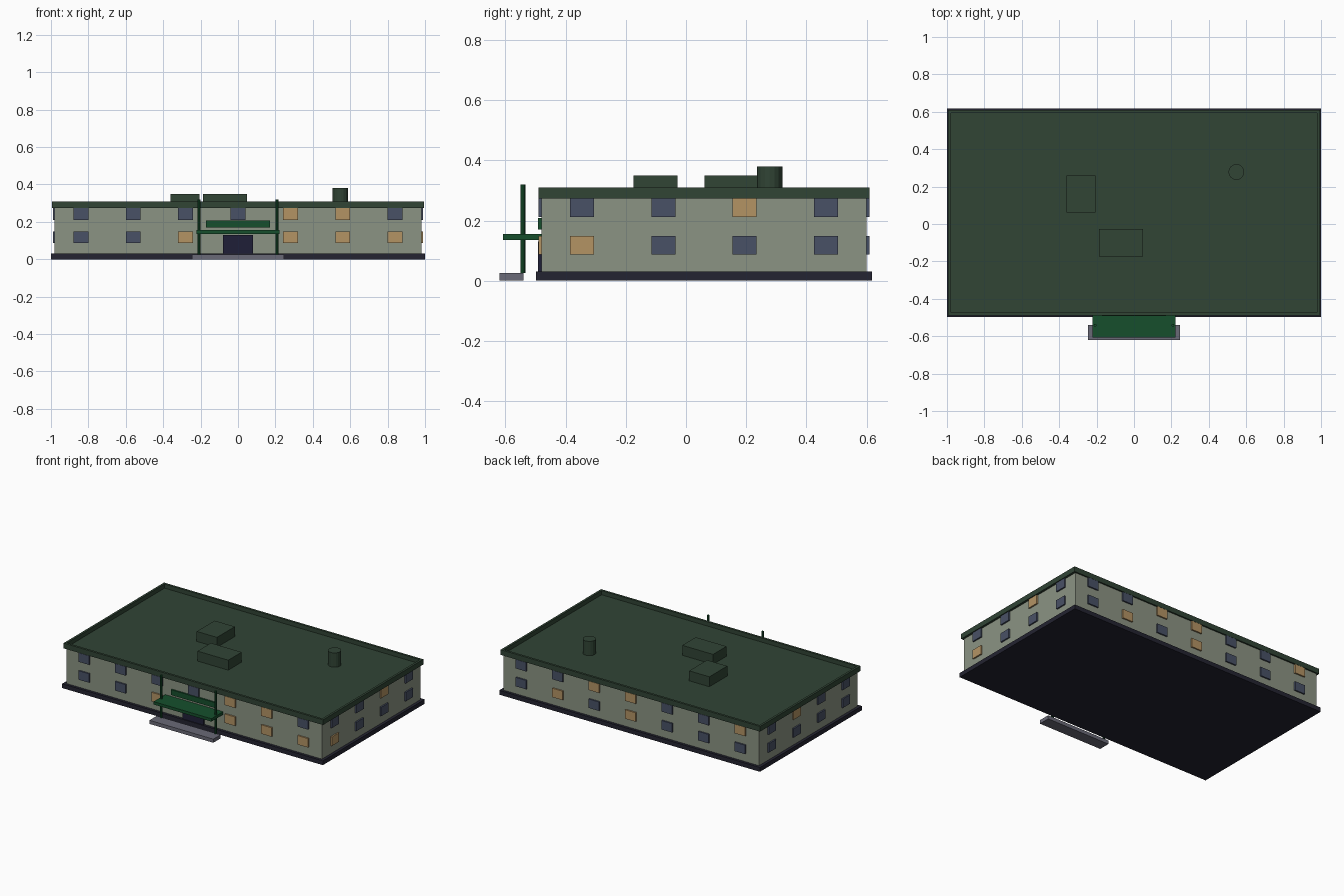
import bpy, bmesh

if "Cube" in bpy.data.objects:
    bpy.data.objects.remove(bpy.data.objects["Cube"])


def material(name, rgb):
    m = bpy.data.materials.new(name)
    m.diffuse_color = [(c / 255) ** 2.2 for c in rgb] + [1]
    m.use_nodes = True
    m.node_tree.nodes["Principled BSDF"].inputs["Base Color"].default_value = m.diffuse_color
    return m


WALL = material("wall_stone", (138, 146, 130))
DARK = material("dark_base", (40, 40, 52))
ROOF = material("roof_green", (52, 70, 56))
TRIM = material("bright_green", (28, 80, 48))
STEP = material("step_grey", (105, 105, 118))
DOOR = material("door_navy", (36, 36, 58))
GLASS = {"D": material("glass_dark", (74, 82, 102)),
         "L": material("glass_lit", (178, 146, 100))}


def finish(name, bm, mat):
    mesh = bpy.data.meshes.new(name)
    bm.to_mesh(mesh)
    bm.free()
    mesh.materials.append(mat)
    ob = bpy.data.objects.new(name, mesh)
    bpy.context.collection.objects.link(ob)
    return ob


def box_bm(x0, x1, y0, y1, z0, z1):
    bm = bmesh.new()
    bmesh.ops.create_cube(bm, size=1)
    for v in bm.verts:
        v.co = (x1 if v.co.x > 0 else x0,
                y1 if v.co.y > 0 else y0,
                z1 if v.co.z > 0 else z0)
    return bm


def box(name, mat, *bounds):
    return finish(name, box_bm(*bounds), mat)


def cylinder(name, mat, x, y, r, z0, z1, sides):
    bm = bmesh.new()
    bmesh.ops.create_cone(bm, cap_ends=True, segments=sides,
                          radius1=r, radius2=r, depth=z1 - z0)
    bmesh.ops.translate(bm, verts=bm.verts, vec=(x, y, (z0 + z1) / 2))
    return finish(name, bm, mat)


# main block
CY, HX, HY = 0.06, 0.98, 0.54
box("plinth", DARK, -1, 1, -0.498, 0.618, 0, 0.03)
box("walls", WALL, -HX, HX, CY - HY, CY + HY, 0.03, 0.276)

# roof slab with a recessed deck behind the parapet
bm = box_bm(-0.995, 0.995, CY - 0.55, CY + 0.55, 0.274, 0.31)
bm.normal_update()
top = max(bm.faces, key=lambda f: f.calc_center_median().z)
bmesh.ops.inset_region(bm, faces=[top], thickness=0.022)
top = [f for f in bm.faces if f.normal.z > 0.9 and
       all(abs(v.co.x) < 0.98 for v in f.verts)][0]
deck = bmesh.ops.extrude_discrete_faces(bm, faces=[top])["faces"][0]
bmesh.ops.translate(bm, verts=deck.verts, vec=(0, 0, -0.029))
finish("roof_parapet", bm, ROOF)

# rooftop equipment
box("roof_unit_a", ROOF, -0.36, -0.205, 0.062, 0.258, 0.278, 0.35)
box("roof_unit_b", ROOF, -0.188, 0.048, -0.175, -0.028, 0.278, 0.35)
cylinder("roof_vent", ROOF, 0.547, 0.278, 0.042, 0.278, 0.38, 16)

# windows: rows (lower, upper), ordered by rising x or y; "-" leaves a gap
ROWS_Z = (0.118, 0.242)
W, H, OUT = 0.04, 0.031, 0.01
LONG = {"front": ("DDL-LLL", "DDDDLLD"), "back": ("DDDLDLD", "LDDLLDD")}
SHORT = {"right": ("LDDD", "DDLD"), "left": ("DDDD", "DDLD")}
for side, rows in LONG.items():
    face = CY - HY if side == "front" else CY + HY
    for z, row in zip(ROWS_Z, rows):
        for i, c in enumerate(row):
            if c in GLASS:
                x = (i - 3) * 0.28
                box(f"{side}_window", GLASS[c], x - W, x + W,
                    face - OUT, face + OUT, z - H, z + H)
for side, rows in SHORT.items():
    face = HX if side == "right" else -HX
    for z, row in zip(ROWS_Z, rows):
        for i, c in enumerate(row):
            y = CY + (i - 1.5) * 0.27
            box(f"{side}_window", GLASS[c], face - OUT, face + OUT,
                y - W, y + W, z - H, z + H)

# entrance
box("door", DOOR, -0.08, 0.08, -0.492, -0.47, 0.03, 0.13)
box("entrance_step", STEP, -0.245, 0.245, -0.62, -0.54, 0, 0.025)
box("canopy", TRIM, -0.222, 0.222, -0.608, -0.478, 0.136, 0.156)
box("sign_panel", TRIM, -0.17, 0.17, -0.491, -0.47, 0.171, 0.208)
for s in (-1, 1):
    cylinder("canopy_post", TRIM, s * 0.208, -0.542, 0.008, 0.025, 0.32, 8)
